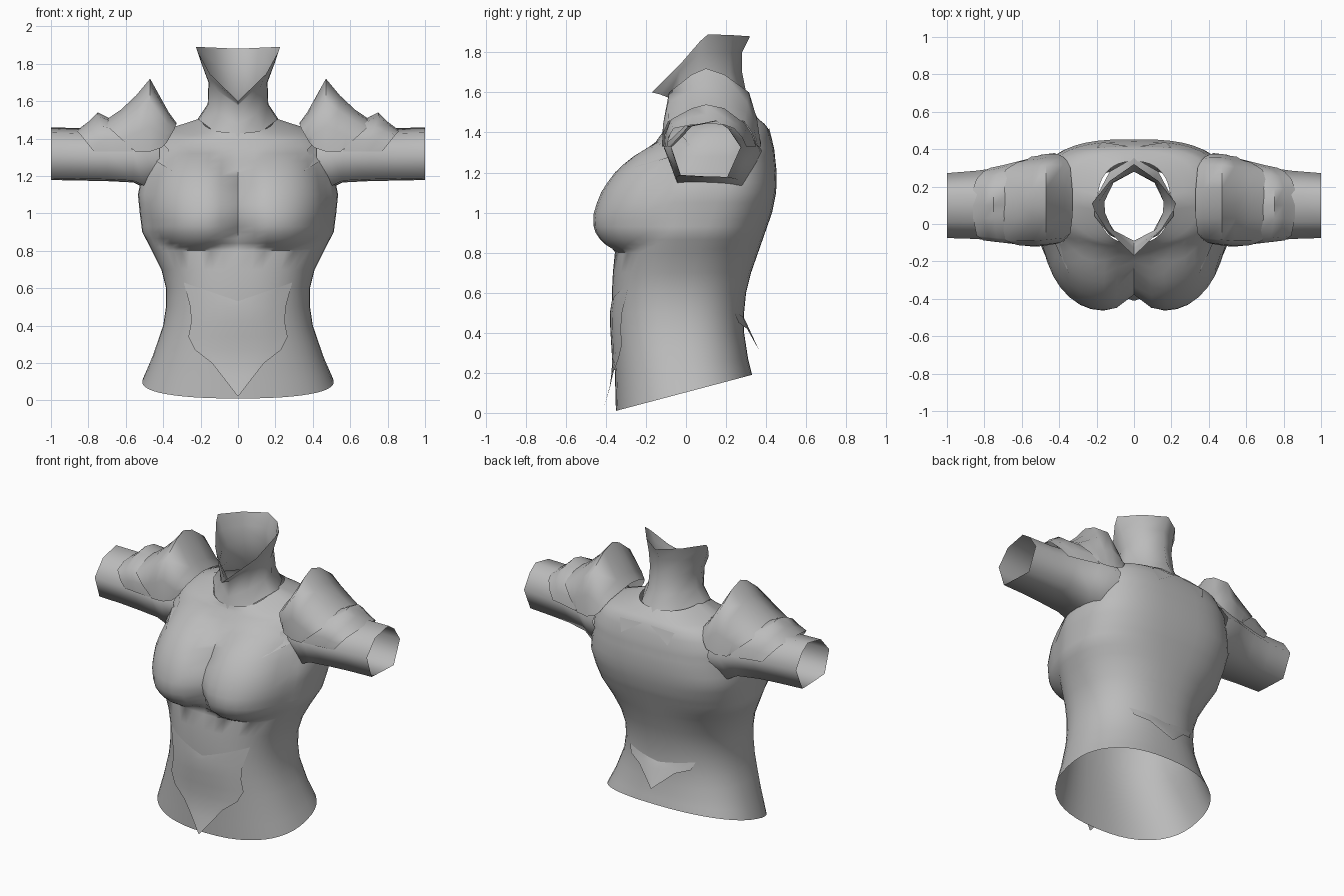
import bpy, math

grey = bpy.data.materials.new("plain_grey")
grey.diffuse_color = (0.5, 0.5, 0.5, 1)


def make(name, verts, faces, angle=35):
    me = bpy.data.meshes.new(name)
    me.from_pydata(verts, [], faces)
    me.materials.append(grey)
    ob = bpy.data.objects.new(name, me)
    bpy.context.collection.objects.link(ob)
    me.shade_smooth()
    me.set_sharp_from_angle(angle=math.radians(angle))
    return ob


def loft(name, rows, closed=True, flip=False, angle=35):
    n = len(rows[0])
    faces = []
    for i in range(len(rows) - 1):
        for j in range(n if closed else n - 1):
            k = (j + 1) % n
            f = (i * n + j, i * n + k, (i + 1) * n + k, (i + 1) * n + j)
            faces.append(f[::-1] if flip else f)
    return make(name, [v for r in rows for v in r], faces, angle)


# Torso stations: z at sides, half width, front y, back y, drop at front, rise at back
TORSO = [(0.10, .512, -.35, .33, .09, .09), (0.24, .455, -.355, .31, .04, .03), (0.40, .40, -.365, .29, 0, 0),
         (0.50, .385, -.37, .29, 0, 0), (0.60, .385, -.37, .30, 0, 0), (0.70, .41, -.365, .325, 0, 0),
         (0.80, .46, -.355, .36, 0, 0), (0.90, .512, -.34, .395, 0, 0), (1.00, .525, -.325, .43, 0, 0),
         (1.10, .535, -.295, .45, 0, 0), (1.20, .515, -.25, .453, 0, 0), (1.32, .49, -.175, .44, 0, 0),
         (1.42, .43, -.125, .41, .03, 0), (1.46, .35, -.115, .39, .055, -.015),
         (1.485, .27, -.11, .365, .07, -.02), (1.51, .195, -.105, .335, .08, -.015)]
POW = 2.35


def station(z):
    for a, b in zip(TORSO, TORSO[1:]):
        if z <= b[0]:
            t = max(0, (z - a[0]) / (b[0] - a[0]))
            return [p + (q - p) * t for p, q in zip(a, b)]
    return list(TORSO[-1])


def back_pow(z):
    return POW + .5 * min(1, max(0, (z - .8) / .3)) * min(1, max(0, (1.5 - z) / .08))


def bust(x, z):
    u = abs(abs(x) - .23) / .25
    v = (z - .99) / (.185 if z < .99 else .35)
    return .15 * max(0, 1 - u ** 2.3 - abs(v) ** 2.3) ** (.75 if z < .99 else .6)


def skin_y(x, z, front=True):
    w, yf, yb = station(z)[1:4]
    c, h = (yf + yb) / 2, (yb - yf) / 2
    p = POW if front else back_pow(z)
    k = max(0, 1 - min(1, abs(x) / w) ** p) ** (1 / p)
    return c - h * k - bust(x, z) if front else c + h * k


def torso_ring(z, n=48):
    _, w, yf, yb, drop, rise = station(z)
    c, h = (yf + yb) / 2, (yb - yf) / 2
    ring = []
    for i in range(n):
        a = 2 * math.pi * i / n - math.pi / 2
        ca, sa = math.cos(a), math.sin(a)
        p = POW if sa < 0 else back_pow(z)
        x = w * math.copysign(abs(ca) ** (2 / p), ca)
        y = c + h * math.copysign(abs(sa) ** (2 / p), sa)
        t = (y - c) / h
        if sa < 0:
            y -= bust(x, z) * min(1, -sa * 2.5)
        ring.append((x, y, z + t * (drop if t < 0 else rise)))
    return ring


levels = sorted({s[0] for s in TORSO} | {.17, .32, .82, .84, .865, .93, .965, 1.05, 1.15, 1.24, 1.28, 1.37})
loft("torso", [torso_ring(z) for z in levels], angle=50)


# Neck and flared collar, mirrored half outlines from front to back
def full(half):
    return half + [(-x, y, z) for x, y, z in half[-2:0:-1]]


neck = [
    full([(0, -.118, 1.39), (.13, -.06, 1.44), (.21, .04, 1.50), (.215, .12, 1.505), (.13, .28, 1.485), (0, .355, 1.475)]),
    full([(0, -.10, 1.48), (.10, -.045, 1.53), (.16, .05, 1.58), (.162, .12, 1.585), (.11, .24, 1.58), (0, .305, 1.575)]),
    full([(0, -.09, 1.575), (.115, -.03, 1.66), (.155, .06, 1.70), (.158, .12, 1.70), (.11, .22, 1.70), (0, .28, 1.70)]),
    full([(0, -.13, 1.59), (.135, -.03, 1.71), (.19, .06, 1.79), (.195, .11, 1.80), (.12, .22, 1.80), (0, .28, 1.80)]),
    full([(0, -.17, 1.60), (.15, -.025, 1.745), (.21, .07, 1.855), (.225, .11, 1.89), (.13, .23, 1.886), (0, .32, 1.88)]),
]
loft("neck_collar", neck, angle=60)


# Pointed waist plates as rows of (z, half width, lift)
def plate(name, rows, front, dip):
    grid = []
    for z, w, lift in rows:
        line = []
        for j in range(-4, 5):
            x = w * j / 4
            zz = z - dip * (1 - abs(j) / 4) if z == rows[0][0] else z
            y = skin_y(x, zz, front)
            line.append((x, y - lift if front else y + lift, zz))
        grid.append(line)
    loft(name, grid, False, front)


plate("front_waist_plate", [(.63, .29, .004), (.50, .255, .010), (.42, .25, .012), (.34, .265, .012),
                            (.27, .23, .012), (.20, .14, .018), (.13, .085, .03), (.025, .004, .06)], True, .10)
plate("back_waist_plate", [(.50, .24, .003), (.45, .22, .012), (.42, .13, .025), (.31, .004, .065)], False, .04)


# Arch for shoulder plates: crown x, hem x, crown z, shoulder z, hem z, front y, back y
def arch(s, xc, xh, zc, zs, zh, yf, yb):
    m = .1
    pts = [(xh, yf, zh), (xh * .6 + xc * .4, yf + .005, (zh + zs) / 2), (xc * .8 + xh * .2, yf + .03, zs),
           (xc, m - .07, zc * .75 + zs * .25), (xc, m, zc), (xc, m + .09, zc * .75 + zs * .25),
           (xc * .8 + xh * .2, yb - .06, zs), (xh * .6 + xc * .4, yb - .02, (zh + zs) / 2), (xh, yb, zh)]
    return [(s * x, y, z) for x, y, z in pts]


# Sleeve cross-section in unit y and z
SLEEVE = [(1, .05), (.65, .7), (.3, 1), (-.5, .8), (-1, .1), (-.72, -.93), (0, -.98), (.62, -1)]

for s, side in ((1, "left"), (-1, "right")):
    # Open eight-sided sleeve: x, y range, z range
    rings = []
    for x, y0, y1, z0, z1 in ((.42, -.08, .38, 1.13, 1.47), (.50, -.11, .37, 1.135, 1.475),
                              (.56, -.112, .345, 1.165, 1.47), (.70, -.095, .305, 1.172, 1.46),
                              (.84, -.08, .285, 1.175, 1.455), (1.0, -.075, .272, 1.178, 1.46)):
        rings.append([(s * x, (y0 + y1) / 2 + (y1 - y0) / 2 * u, (z0 + z1) / 2 + (z1 - z0) / 2 * v)
                      for u, v in SLEEVE])
    loft(side + "_sleeve", rings, True, s < 0, 80)

    # Peaked shoulder plate and smaller lower plate
    loft(side + "_shoulder_plate", [arch(s, .33, .38, 1.485, 1.45, 1.38, -.08, .36),
                                    arch(s, .37, .41, 1.54, 1.48, 1.35, -.105, .375),
                                    arch(s, .47, .47, 1.72, 1.60, 1.33, -.115, .375),
                                    arch(s, .545, .51, 1.63, 1.55, 1.33, -.12, .365),
                                    arch(s, .625, .55, 1.555, 1.50, 1.33, -.12, .36),
                                    arch(s, .72, .56, 1.49, 1.455, 1.34, -.118, .35)], False, s < 0, 60)
    loft(side + "_lower_shoulder_plate", [arch(s, .64, .56, 1.485, 1.45, 1.33, -.112, .35),
                                          arch(s, .75, .66, 1.54, 1.465, 1.33, -.105, .325),
                                          arch(s, .80, .70, 1.49, 1.44, 1.33, -.10, .315),
                                          arch(s, .86, .77, 1.445, 1.42, 1.33, -.092, .30)], False, s < 0, 60)

    # Flush chest strap below each shoulder plate
    outline = [(.35, 1.225), (.44, 1.28), (.46, 1.34), (.41, 1.38), (.37, 1.34), (.39, 1.28)]
    make(side + "_chest_strap", [(s * x, skin_y(x, z) - .008, z) for x, z in outline],
         [(0, 1, 5), (1, 2, 4, 5), (2, 3, 4)] if s > 0 else [(5, 1, 0), (5, 4, 2, 1), (4, 3, 2)])

    # Pointed collar tab on the upper back
    tab = [(.03, 1.42), (.20, 1.41), (.17, 1.33)]
    make(side + "_back_tab", [(s * x, skin_y(x, z, False) + .006, z) for x, z in tab],
         [(2, 1, 0) if s > 0 else (0, 1, 2)])
